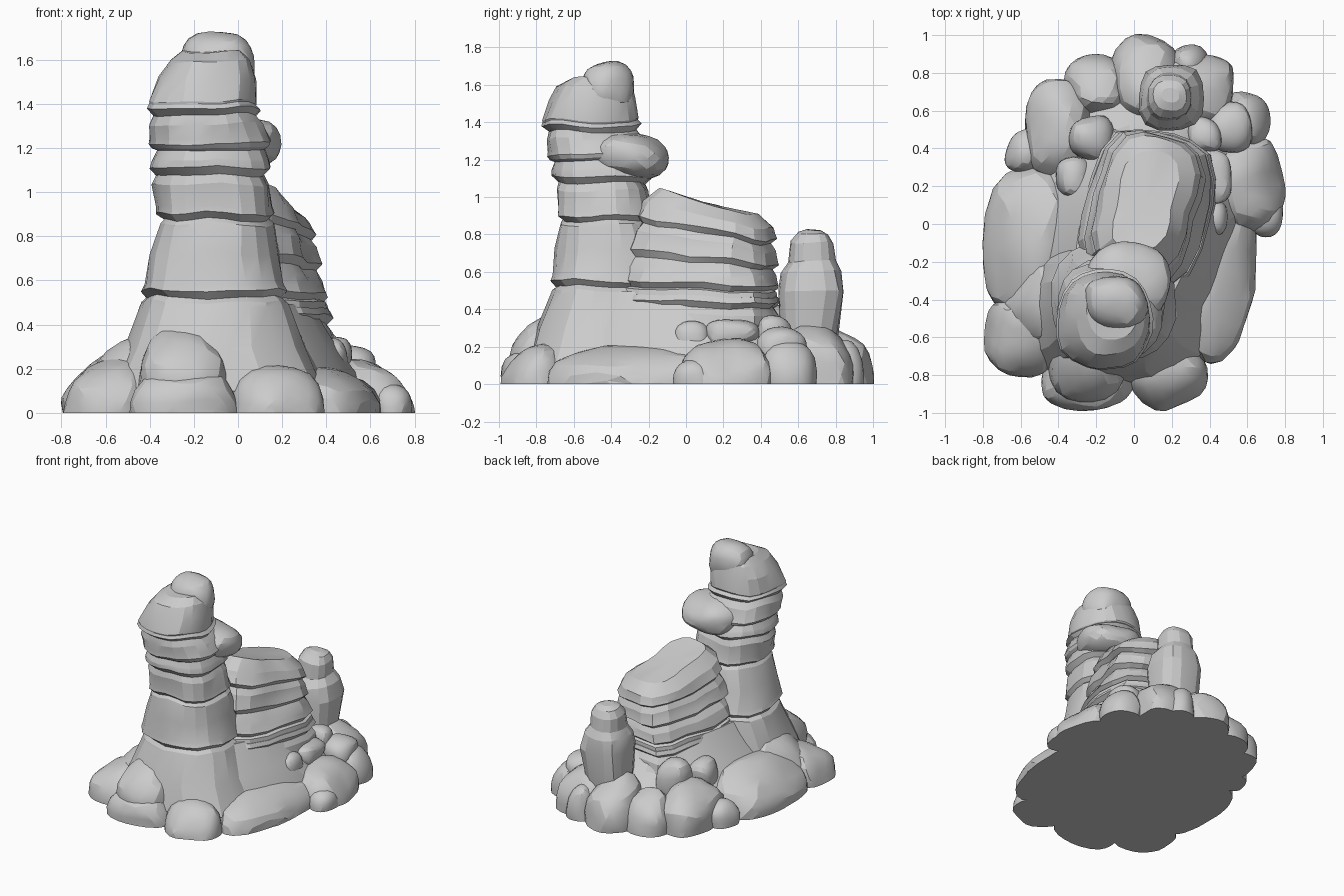
import bpy, bmesh, math
from mathutils import Vector, Matrix, noise

default_cube = bpy.data.objects.get("Cube")
if default_cube:
    bpy.data.objects.remove(default_cube)

COLOUR = (.6, .6, .6, 1)
stone = bpy.data.materials.new("grey stone")
stone.use_nodes = True
stone.diffuse_color = COLOUR
stone.node_tree.nodes["Principled BSDF"].inputs["Base Color"].default_value = COLOUR


def finish(name, bm, rough):
    """Roughen, trim flat at the ground and turn into an object."""
    for vert in bm.verts:
        vert.co += noise.noise_vector(vert.co * 5) * rough
    geometry = bm.verts[:] + bm.edges[:] + bm.faces[:]
    cut = bmesh.ops.bisect_plane(bm, geom=geometry, plane_co=Vector(),
                                 plane_no=Vector((0, 0, 1)), clear_inner=True)
    rim = [item for item in cut["geom_cut"] if isinstance(item, bmesh.types.BMEdge)]
    if rim:
        bmesh.ops.holes_fill(bm, edges=rim)
    bmesh.ops.recalc_face_normals(bm, faces=bm.faces[:])
    mesh = bpy.data.meshes.new(name)
    bm.to_mesh(mesh)
    bm.free()
    mesh.materials.append(stone)
    obj = bpy.data.objects.new(name, mesh)
    bpy.context.collection.objects.link(obj)
    bpy.ops.object.select_all(action="DESELECT")
    obj.select_set(True)
    bpy.context.view_layer.objects.active = obj
    bpy.ops.object.shade_smooth_by_angle(angle=math.radians(18))


def section(profile, height):
    """Blend the profile points (height, x, y, half width, half depth)."""
    for low, high in zip(profile, profile[1:]):
        if height <= high[0]:
            blend = (height - low[0]) / (high[0] - low[0])
            return [a + (b - a) * blend for a, b in zip(low, high)]
    return profile[-1]


def strata(name, profile, ledges=(), yaw=0, tilt=0, power=2.5, sides=22, rough=.025):
    """Layered column: each ledge is a groove with a lip jutting out above it."""
    levels = [(point[0], 0) for point in profile]
    for ledge in ledges:
        levels += [(ledge - .04, 0), (ledge, -.02), (ledge + .03, .012), (ledge + .06, .005)]
    turn = Matrix.Rotation(math.radians(yaw), 3, "Z")
    bottom, top = profile[0][0], profile[-1][0]
    bm = bmesh.new()
    loops = []
    for height, swell in sorted(levels):
        z, x, y, half_width, half_depth = section(profile, height)
        slope = tilt * ((z - bottom) / (top - bottom)) ** 2
        loop = []
        for step in range(sides):
            angle = math.tau * step / sides
            c, s = math.cos(angle), math.sin(angle)
            reach = (abs(c) ** power + abs(s) ** power) ** (-1 / power)
            spot = turn @ Vector((c * reach * (half_width + swell),
                                  s * reach * (half_depth + swell), 0))
            spot.z = slope * spot.y
            loop.append(bm.verts.new(spot + Vector((x, y, z))))
        loops.append(loop)
    for low, high in zip(loops, loops[1:]):
        for i in range(sides):
            bm.faces.new((low[i - 1], low[i], high[i], high[i - 1]))
    bm.faces.new(loops[0])
    crown = bm.faces.new(loops[-1])
    bmesh.ops.poke(bm, faces=[crown])
    finish(name, bm, rough)


def boulder(name, x, y, width, depth, top, bottom=-.2, yaw=0, lean=(0, 0)):
    """Rounded block; lean raises its upper side along x and y."""
    power = 2.5
    half = Vector((width, depth, top - bottom)) / 2
    centre = Vector((x, y, (top + bottom) / 2))
    turn = Matrix.Rotation(math.radians(yaw), 3, "Z")
    bm = bmesh.new()
    bmesh.ops.create_icosphere(bm, subdivisions=3, radius=1)
    for vert in bm.verts:
        reach = sum(abs(c) ** power for c in vert.co) ** (-1 / power)
        spot = turn @ (vert.co * reach * half.to_3d() if half.length == 0 else
                       Vector([c * reach * h for c, h in zip(vert.co, half)]))
        spot.z += max(vert.co.z, 0) * (lean[0] * spot.x + lean[1] * spot.y)
        vert.co = centre + spot
    finish(name, bm, .03)


# Sloping foot that carries the formation
strata("sloping_foot", [
    (-.1, 0, 0, .6, .85),
    (.1, 0, 0, .55, .8),
    (.3, 0, -.1, .41, .65),
    (.5, 0, -.1, .3, .5),
], yaw=-14, power=2.3)

# Tall layered tower with its cap and overhanging ledge
strata("tower", [
    (.1, -.1, -.45, .5, .4),
    (.3, -.1, -.43, .41, .37),
    (.5, -.1, -.4, .33, .32),
    (.72, -.11, -.42, .29, .28),
    (.85, -.1, -.43, .26, .24),
    (1.2, -.13, -.46, .26, .26),
    (1.4, -.16, -.51, .24, .25),
    (1.52, -.14, -.5, .22, .23),
    (1.6, -.13, -.49, .18, .2),
    (1.64, -.12, -.47, .13, .14),
], ledges=(.52, .87, 1.08, 1.19, 1.35))
boulder("tower_cap", x=-.09, y=-.42, width=.33, depth=.29, top=1.72, bottom=1.45)
boulder("tower_ledge", x=-.04, y=-.3, width=.44, depth=.42, top=1.34, bottom=1.1,
        yaw=-12, lean=(0, -.2))

# Stepped mesa with a sloping top
strata("mesa", [
    (.2, .05, .05, .38, .45),
    (.5, .06, .07, .31, .41),
    (.75, .06, .1, .25, .37),
    (.9, .06, .12, .22, .34),
    (.97, .06, .12, .15, .26),
], ledges=(.41, .51, .65, .8), yaw=-15, tilt=-.27, power=3.5)

# Small rear pinnacle
strata("rear_pinnacle", [
    (.2, .19, .65, .15, .15),
    (.5, .19, .67, .17, .18),
    (.6, .19, .67, .15, .16),
    (.66, .19, .67, .12, .12),
    (.76, .19, .67, .11, .11),
    (.81, .19, .68, .08, .08),
    (.83, .19, .68, .04, .04),
], sides=16)

# Leaning slabs around the foot
boulder("left_slab", x=-.55, y=-.1, width=.48, depth=.82, top=.27, yaw=-5, lean=(.4, 0))
boulder("right_slab", x=.45, y=-.25, width=.38, depth=.96, top=.2, yaw=-6, lean=(-.3, 0))
boulder("front_slab", x=-.25, y=-.72, width=.42, depth=.44, top=.39, lean=(0, .5))
boulder("front_buttress", x=.16, y=-.46, width=.32, depth=.75, top=.35, lean=(-.3, .4))
boulder("left_buttress", x=-.47, y=-.4, width=.38, depth=.5, top=.35, yaw=-35, lean=(.6, 0))

# Ring of boulders on the ground
boulder("front_left_rock", x=-.6, y=-.6, width=.4, depth=.42, top=.23, lean=(.3, .2))
boulder("front_rock", x=-.25, y=-.83, width=.48, depth=.34, top=.2, lean=(0, .3))
boulder("front_right_rock", x=.17, y=-.8, width=.43, depth=.34, top=.2, lean=(0, .3))
boulder("right_rock", x=.61, y=.21, width=.37, depth=.5, top=.23, lean=(-.4, 0))
boulder("right_small_rock", x=.7, y=.04, width=.17, depth=.2, top=.12, bottom=-.1)
boulder("back_right_rock", x=.6, y=.55, width=.22, depth=.3, top=.22, lean=(-.4, 0))
boulder("back_rock", x=.07, y=.77, width=.36, depth=.46, top=.3, lean=(0, -.4))
boulder("pinnacle_rock", x=.34, y=.7, width=.4, depth=.4, top=.32, lean=(-.3, -.3))
boulder("back_left_rock", x=-.2, y=.73, width=.35, depth=.32, top=.26, lean=(.2, -.3))
boulder("left_rock", x=-.41, y=.5, width=.35, depth=.54, top=.28, lean=(.3, 0))
boulder("left_small_rock", x=-.58, y=.39, width=.21, depth=.22, top=.16, bottom=-.1)
boulder("rear_small_rock", x=.29, y=.85, width=.2, depth=.2, top=.24)

# Pebbles resting on the boulders
boulder("right_outer_pebble", x=.51, y=.51, width=.22, depth=.27, top=.3, bottom=.1)
boulder("right_upper_pebble", x=.42, y=.24, width=.22, depth=.28, top=.35, bottom=.2)
boulder("right_front_pebble", x=.41, y=.04, width=.17, depth=.18, top=.32, bottom=.15)
boulder("right_back_pebble", x=.38, y=.46, width=.18, depth=.2, top=.37, bottom=.15)
boulder("left_back_pebble", x=-.22, y=.45, width=.26, depth=.22, top=.42, bottom=.1)
boulder("left_front_pebble", x=-.32, y=.25, width=.18, depth=.21, top=.36, bottom=.1)
